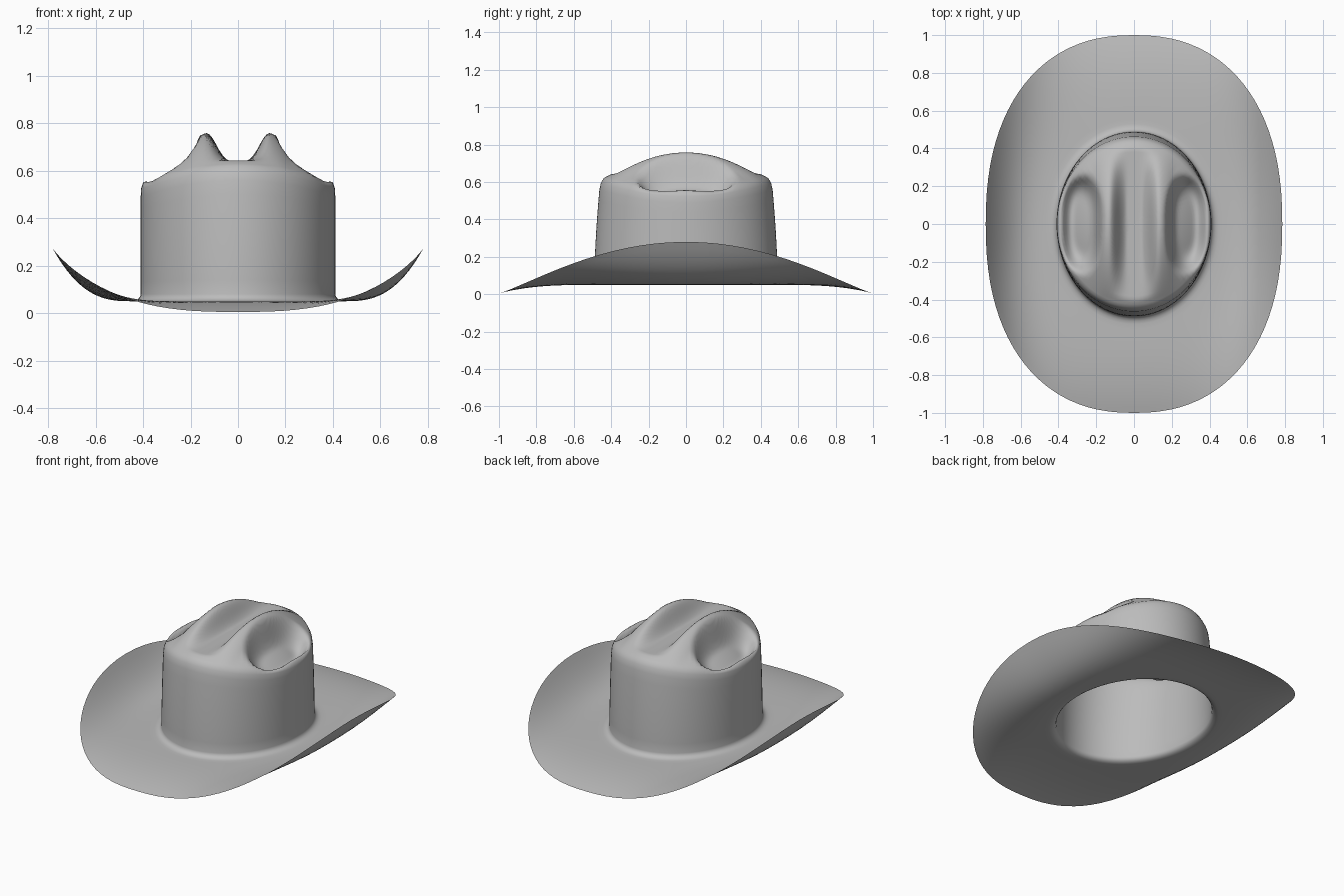
import bpy
import bmesh
from math import sin, cos, pi, copysign

cube = bpy.data.objects.get("Cube")
if cube:
    bpy.data.objects.remove(cube)

SEGMENTS = 96
BRIM_RINGS = 16
TOP_RINGS = 30
BRIM_Z = 0.05


def smoothstep(a, b, v):
    t = min(1, max(0, (v - a) / (b - a)))
    return t * t * (3 - 2 * t)


def super_cos_sin(a, n=2.3):
    c, s = cos(a), sin(a)
    return (copysign(abs(c) ** (2 / n), c), copysign(abs(s) ** (2 / n), s))


def brim_point(a, t):
    # Sheet from the crown foot (t=0) to the curled rim (t=1)
    c, s = super_cos_sin(a)
    x = 0.45 * cos(a) * (1 - t) + 0.785 * c * t
    y = 0.53 * sin(a) * (1 - t) + s * t
    rim = -0.045 + 0.275 * max(0, 1 - s * s) ** 1.2
    return x, y, BRIM_Z + rim * t ** 2.7


def shoulder_z(a):
    return 0.55 + 0.07 * sin(a) ** 2


def top_point(a, r):
    # Domed top with two ridges, a centre groove and two side pinches
    x, y = 0.4 * r * cos(a), 0.44 * r * sin(a)
    ax = abs(x)
    edge = shoulder_z(a)
    z = edge + (0.755 - edge) * (1 - r * r)
    fade = max(0, 1 - (y / 0.4) ** 2)
    z += 0.027 * fade * max(0, 1 - ((ax - 0.145) / 0.07) ** 2)
    u = (ax - 0.27) / (0.11 if ax < 0.27 else 0.125)
    pinch = max(0, 1 - u * u - abs(y / 0.27) ** 3)
    z -= 0.125 * smoothstep(0, 0.9, pinch)
    groove = 1 - smoothstep(0.035, 0.135, ax)
    z += (min(z, 0.642) - z) * groove
    return x, y, z


def add_ring(bm, point):
    return [bm.verts.new(point(2 * pi * i / SEGMENTS)) for i in range(SEGMENTS)]


def bridge(bm, low, high):
    for i in range(SEGMENTS):
        j = (i + 1) % SEGMENTS
        bm.faces.new((low[i], low[j], high[j], high[i]))


bm = bmesh.new()
rings = []

# Brim, rim inwards
for k in range(BRIM_RINGS + 1):
    t = 1 - k / BRIM_RINGS
    rings.append(add_ring(bm, lambda a: brim_point(a, t)))

# Rounded foot of the crown
for k in range(1, 5):
    f = k / 4 * pi / 2
    grow, lift = 0.04 * (1 - sin(f)), 0.03 * (1 - cos(f))
    rings.append(add_ring(bm, lambda a: (
        (0.41 + grow) * cos(a), (0.49 + grow) * sin(a), BRIM_Z + lift)))

# Crown wall, tapering at front and back
for k in range(1, 9):
    t = k / 8
    rings.append(add_ring(bm, lambda a: (
        0.41 * cos(a), (0.49 - 0.027 * t ** 1.6) * sin(a),
        0.08 + (shoulder_z(a) - 0.14) * t)))

# Soft shoulder
rings.append(add_ring(bm, lambda a: (
    0.408 * cos(a), 0.455 * sin(a), shoulder_z(a) - 0.025)))

# Crown top
for k in range(TOP_RINGS):
    r = 1 - k / TOP_RINGS
    rings.append(add_ring(bm, lambda a: top_point(a, r)))

for low, high in zip(rings, rings[1:]):
    bridge(bm, low, high)
centre = bm.verts.new(top_point(0, 0))
for i in range(SEGMENTS):
    bm.faces.new((rings[-1][i], rings[-1][(i + 1) % SEGMENTS], centre))

mesh = bpy.data.meshes.new("hat")
bm.to_mesh(mesh)
bm.free()
hat = bpy.data.objects.new("hat", mesh)
bpy.context.collection.objects.link(hat)

felt = bpy.data.materials.new("grey_felt")
felt.use_nodes = True
colour = (0.5, 0.5, 0.5, 1)
felt.diffuse_color = colour
felt.node_tree.nodes["Principled BSDF"].inputs["Base Color"].default_value = colour
mesh.materials.append(felt)

bpy.context.view_layer.objects.active = hat
hat.select_set(True)
bpy.ops.object.shade_smooth()
